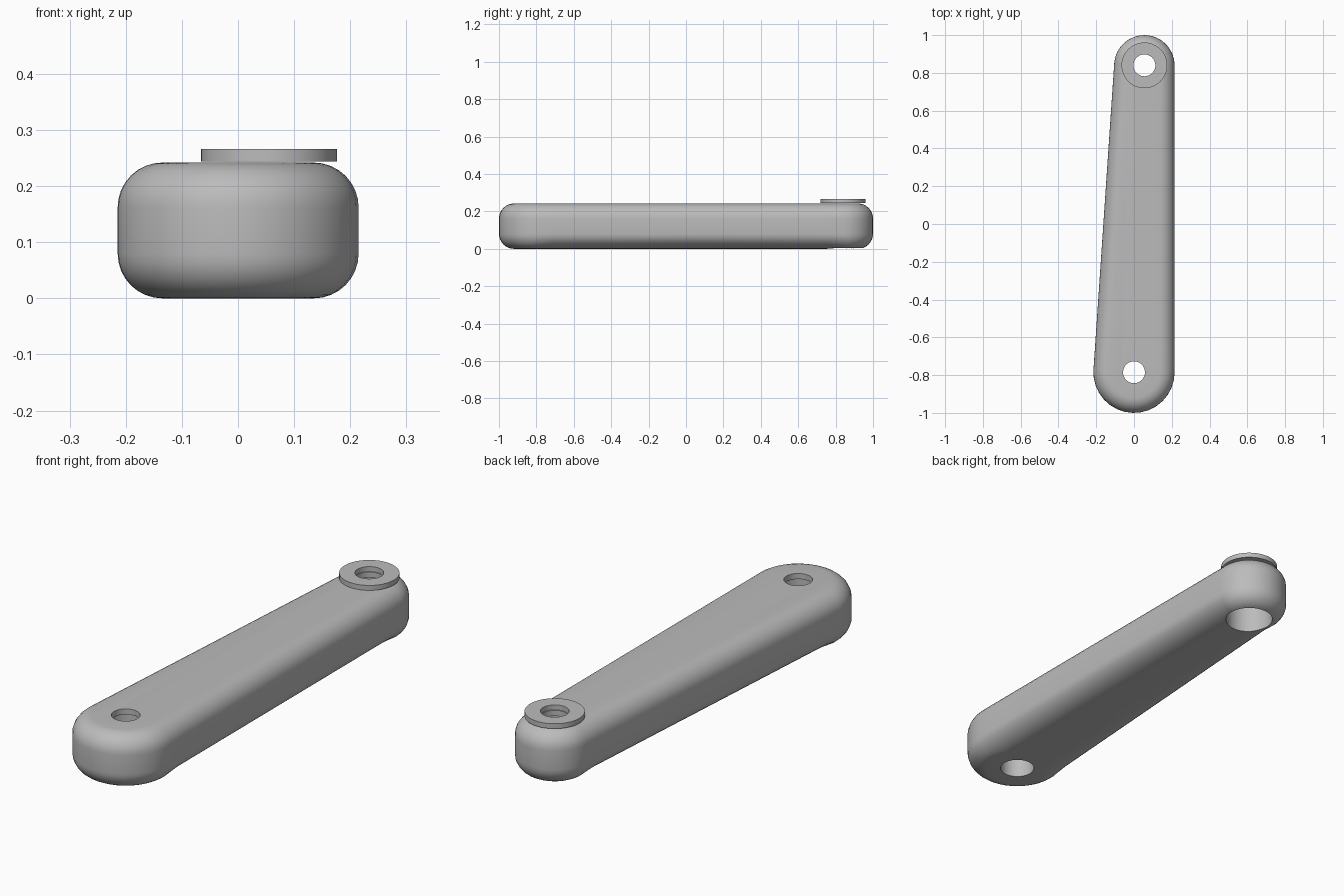
import bpy, bmesh
from math import sin, cos, pi, atan2
from mathutils import Vector

if "Cube" in bpy.data.objects:
    bpy.data.objects.remove(bpy.data.objects["Cube"], do_unlink=True)

grey = bpy.data.materials.new("plain grey")
grey.use_nodes = True
grey.diffuse_color = (0.5, 0.5, 0.5, 1)
grey.node_tree.nodes["Principled BSDF"].inputs["Base Color"].default_value = (0.5, 0.5, 0.5, 1)

# Key dimensions: two round ends joined by their outer tangents
BIG, BIG_R = Vector((0, -0.785)), 0.215
SMALL, SMALL_R = Vector((0.055, 0.84)), 0.16
HEIGHT, ROUND, SIDE_ROUND = 0.242, 0.08, 0.115
HOLE_R = 0.058
LEFT_ANGLE = 2 * atan2(SMALL.y - BIG.y, SMALL.x - BIG.x)


def finish(name, bm):
    bmesh.ops.recalc_face_normals(bm, faces=bm.faces)
    mesh = bpy.data.meshes.new(name)
    bm.to_mesh(mesh)
    bm.free()
    mesh.materials.append(grey)
    obj = bpy.data.objects.new(name, mesh)
    bpy.context.collection.objects.link(obj)
    return obj


def activate(obj):
    bpy.ops.object.select_all(action='DESELECT')
    obj.select_set(True)
    bpy.context.view_layer.objects.active = obj


def loft(bm, rings, closed=False):
    loops = [[bm.verts.new(p) for p in ring] for ring in rings]
    pairs = list(zip(loops, loops[1:] + loops[:1])) if closed else list(zip(loops, loops[1:]))
    for a, b in pairs:
        for i in range(len(a)):
            j = (i + 1) % len(a)
            bm.faces.new((a[i], a[j], b[j], b[i]))
    return loops


def circle(center, radius, z, steps=48):
    return [(center.x + radius * cos(2 * pi * i / steps),
             center.y + radius * sin(2 * pi * i / steps), z) for i in range(steps)]


def outline(inset, side_inset, z, steps=16):
    """Tapered outline; the straight sides can be inset more than the ends."""
    def arc(center, radius, start, end):
        return [center + (radius - inset) * Vector((cos(a), sin(a)))
                for a in (start + (end - start) * i / steps for i in range(steps + 1))]

    def side(c0, r0, c1, r1, angle):
        normal = Vector((cos(angle), sin(angle)))
        return [c0.lerp(c1, t) + (r0 + (r1 - r0) * t - side_inset) * normal
                for t in (0.05, 0.5, 0.95)]

    pts = arc(SMALL, SMALL_R, 0, LEFT_ANGLE)
    pts += side(SMALL, SMALL_R, BIG, BIG_R, LEFT_ANGLE)
    pts += arc(BIG, BIG_R, LEFT_ANGLE, 2 * pi)
    pts += side(BIG, BIG_R, SMALL, SMALL_R, 0)
    return [(p.x, p.y, z) for p in pts]


# Arm: rounded loft with a softer lower edge along the straight sides
STEPS = 8
angles = [pi / 2 * i / STEPS for i in range(STEPS + 1)]
rings = [outline(ROUND * (1 - sin(a)), SIDE_ROUND * (1 - sin(a)), ROUND * (1 - cos(a)))
         for a in angles]
rings += [outline(ROUND * (1 - cos(a)), ROUND * (1 - cos(a)), HEIGHT - ROUND * (1 - sin(a)))
          for a in angles]
bm = bmesh.new()
loops = loft(bm, rings)
bm.faces.new(loops[0])
bm.faces.new(loops[-1])
arm = finish("arm", bm)

# Through holes, each with a wider bore from below
activate(arm)
for center, radius, top in ((BIG, HOLE_R, 0.4), (BIG, 0.072, 0.217),
                            (SMALL, HOLE_R, 0.4), (SMALL, 0.1, 0.217)):
    bm = bmesh.new()
    ends = loft(bm, [circle(center, radius, -0.1), circle(center, radius, top)])
    for loop in ends:
        bm.faces.new(loop)
    cutter = finish("hole_cutter", bm)
    cutter.hide_render = True
    mod = arm.modifiers.new("hole", 'BOOLEAN')
    mod.operation, mod.solver, mod.object = 'DIFFERENCE', 'EXACT', cutter
    bpy.ops.object.modifier_apply(modifier=mod.name)
    bpy.data.objects.remove(cutter, do_unlink=True)

# Flat washer on top of the small end
bm = bmesh.new()
low, high = HEIGHT + 0.002, 0.266
loft(bm, [circle(SMALL, r, z) for r, z in
          ((HOLE_R, low), (0.121, low), (0.121, high), (HOLE_R, high))], closed=True)
washer = finish("washer", bm)

for obj in (arm, washer):
    activate(obj)
    bpy.ops.object.shade_smooth_by_angle(angle=pi / 6)
